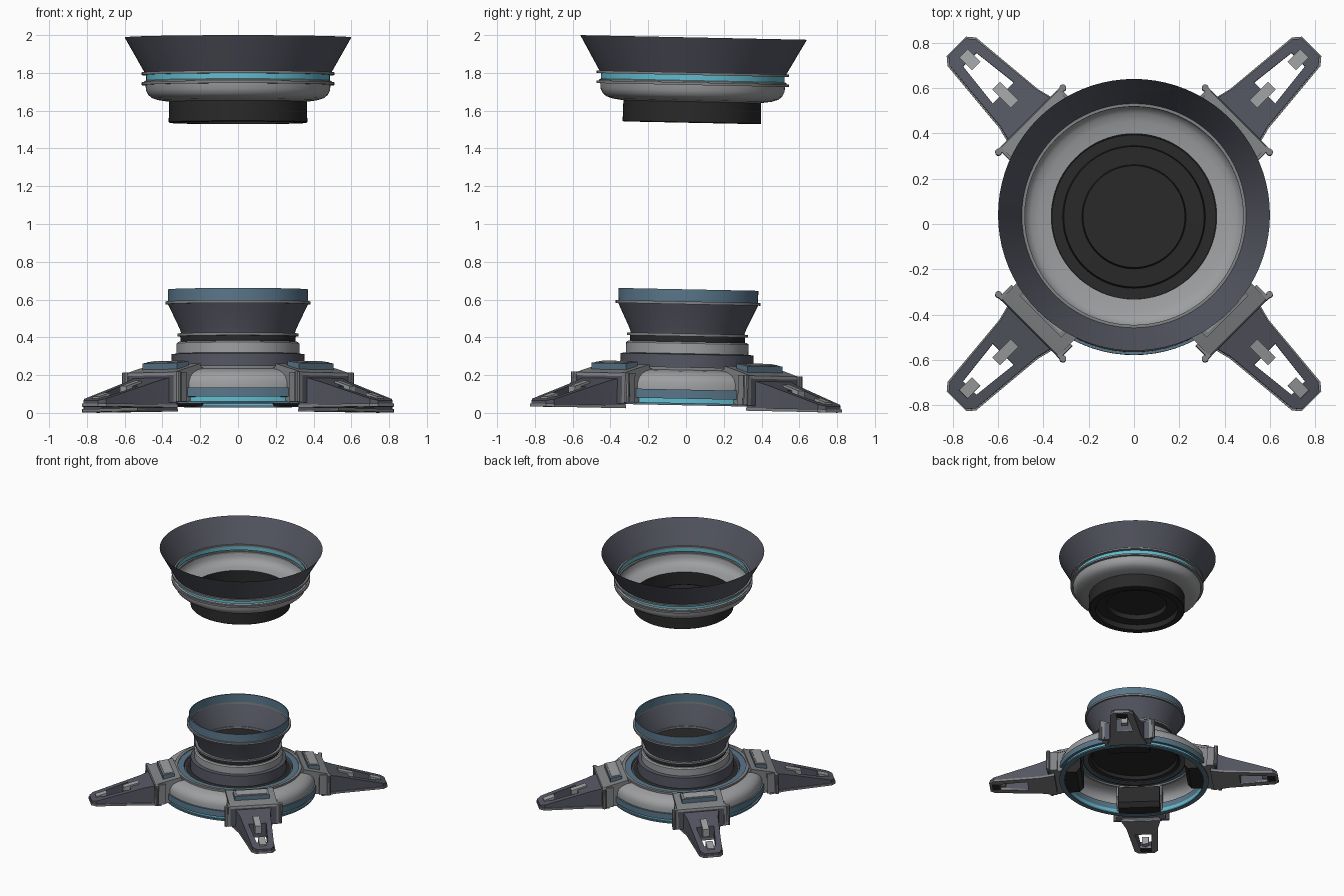
import bpy, bmesh, math
from mathutils import Matrix

if "Cube" in bpy.data.objects:
    bpy.data.objects.remove(bpy.data.objects["Cube"])


def make_material(name, rgb):
    m = bpy.data.materials.new(name)
    m.use_nodes = True
    m.diffuse_color = (*rgb, 1)
    m.node_tree.nodes["Principled BSDF"].inputs["Base Color"].default_value = (*rgb, 1)
    return m


MATS = {
    "slate": make_material("dark_slate", (0.088, 0.092, 0.118)),
    "light": make_material("light_grey", (0.34, 0.345, 0.355)),
    "mid": make_material("mid_grey", (0.22, 0.225, 0.235)),
    "black": make_material("near_black", (0.022, 0.022, 0.022)),
    "steel": make_material("steel_blue", (0.1, 0.18, 0.25)),
    "cyan": make_material("bright_cyan", (0.12, 0.5, 0.62)),
}

# The whole model leans slightly backwards
LEAN = Matrix.Translation((0, 0, 0.018)) @ Matrix.Rotation(-0.0205, 4, "X")


def finish(name, bm, mats, turn=0.0, smooth=True):
    mesh = bpy.data.meshes.new(name)
    bmesh.ops.recalc_face_normals(bm, faces=bm.faces)
    for f in bm.faces:
        f.smooth = smooth
    bm.to_mesh(mesh)
    bm.free()
    for m in mats:
        mesh.materials.append(MATS[m])
    mesh.set_sharp_from_angle(angle=math.radians(32))
    obj = bpy.data.objects.new(name, mesh)
    bpy.context.collection.objects.link(obj)
    obj.matrix_world = LEAN @ Matrix.Rotation(math.radians(turn), 4, "Z")
    return obj


def lathe(name, profile, mat, closed=False, steps=80):
    """Spin a (radius, height) profile around the vertical axis."""
    bm = bmesh.new()
    verts = [bm.verts.new((r, 0, z)) for r, z in profile]
    edges = [bm.edges.new(p) for p in zip(verts, verts[1:])]
    if closed:
        edges.append(bm.edges.new((verts[-1], verts[0])))
    bmesh.ops.spin(bm, geom=verts + edges, cent=(0, 0, 0), axis=(0, 0, 1),
                   angle=math.tau, steps=steps)
    bmesh.ops.remove_doubles(bm, verts=bm.verts, dist=0.0001)
    return finish(name, bm, [mat])


def band(name, r_in, r_out, z0, z1, mat):
    return lathe(name, [(r_in, z0), (r_out, z0), (r_out, z1), (r_in, z1)], mat, True)


def loft(name, low, high, mats, turn):
    """Solid between two matching loops; a second material colours the high loop."""
    bm = bmesh.new()
    a = [bm.verts.new(p) for p in low]
    b = [bm.verts.new(p) for p in high]
    n = len(a)
    bm.faces.new(a)
    bm.faces.new(b).material_index = len(mats) - 1
    for i in range(n):
        j = (i + 1) % n
        bm.faces.new((a[i], a[j], b[j], b[i]))
    return finish(name, bm, mats, turn, False)


def slab(name, outline, z0, top, mats, turn, mirror=False):
    """Plan outline raised from z0 to the height function top(u)."""
    obj = loft(name, [(u, v, z0) for u, v in outline],
               [(u, v, top(u)) for u, v in outline], mats, turn)
    if mirror:
        mod = obj.modifiers.new("mirror", "MIRROR")
        mod.use_axis = (False, True, False)
    return obj


def across(name, side, half, mat, turn):
    """Side outline (u, z) stretched across the leg."""
    return loft(name, [(u, -half, z) for u, z in side],
                [(u, half, z) for u, z in side], [mat], turn)


def rect(u0, u1, half):
    return [(u0, -half), (u1, -half), (u1, half), (u0, half)]


# Floating dish
lathe("dish_cone", [(0.6, 1.97), (0.495, 1.785)], "slate")
band("dish_upper_ring", 0.482, 0.51, 1.771, 1.785, "mid")
lathe("dish_glow_band", [(0.486, 1.772), (0.486, 1.742)], "cyan")
lathe("dish_band_ledge", [(0.486, 1.742), (0.497, 1.737), (0.497, 1.73)], "light")
band("dish_lower_ring", 0.482, 0.51, 1.718, 1.732, "mid")
lathe("dish_bowl", [(0.49, 1.725), (0.487, 1.69), (0.475, 1.665), (0.455, 1.649),
                    (0.42, 1.638), (0.365, 1.63)], "light")
lathe("dish_base", [(0.365, 1.632), (0.367, 1.522), (0.362, 1.518), (0.315, 1.518),
                    (0.31, 1.56), (0.23, 1.562), (0.225, 1.6), (0, 1.6)], "black")

# Round base shell
band("base_bottom_rim", 0.535, 0.572, 0.022, 0.034, "steel")
lathe("base_glow_band", [(0.558, 0.034), (0.558, 0.057)], "cyan")
lathe("base_inner_glow", [(0.535, 0.034), (0.535, 0.057)], "cyan")
band("base_blue_band", 0.535, 0.58, 0.057, 0.105, "steel")
lathe("base_shell", [(0.568, 0.105), (0.568, 0.14), (0.557, 0.168), (0.535, 0.188),
                     (0.505, 0.202), (0.46, 0.21)], "light")
band("base_top_lip", 0.445, 0.468, 0.205, 0.224, "mid")
lathe("base_top_ring", [(0.45, 0.218), (0.4, 0.218)], "steel")
lathe("base_groove", [(0.4, 0.218), (0.395, 0.2), (0.35, 0.2)], "slate")
lathe("base_underside_disc", [(0.395, 0.198), (0.33, 0.215), (0.32, 0.24), (0, 0.24)], "black")

# Central neck and funnel
lathe("neck_step", [(0.355, 0.2), (0.352, 0.292), (0.325, 0.296)], "slate")
lathe("neck_collar", [(0.325, 0.294), (0.325, 0.35), (0.315, 0.358), (0.298, 0.358)], "light")
lathe("neck_gap", [(0.305, 0.356), (0.305, 0.39)], "black")
band("neck_ring", 0.295, 0.32, 0.387, 0.402, "mid")
lathe("funnel_cone", [(0.3, 0.4), (0.31, 0.43), (0.372, 0.56)], "slate")
band("funnel_ring", 0.362, 0.384, 0.557, 0.572, "mid")
lathe("funnel_blue_rim", [(0.37, 0.57), (0.37, 0.636), (0.362, 0.636), (0.362, 0.57)], "steel", True)
lathe("funnel_floor", [(0.302, 0.385), (0, 0.385)], "black")


def leg_top(u):
    return 0.165 - 0.275 * (u - 0.62)


# Four legs with their clamps
half_leg = [(0.6, 0), (0.6, 0.145), (0.72, 0.114), (1.07, 0.082), (1.103, 0.054), (1.103, 0),
            (1.025, 0), (1.025, 0.042), (0.815, 0.066), (0.815, 0)]
half_skirt = [(u + (0.005 if u > 1.05 else 0), v + (0.007 if v > 0.03 and i < 6 else 0))
              for i, (u, v) in enumerate(half_leg)]

for place, turn in (("back_left", 45), ("back_right", 135),
                    ("front_right", 225), ("front_left", 315)):
    def n(part):
        return f"{place}_{part}"

    slab(n("leg"), half_leg, 0.006, leg_top, ["slate"], turn, True)
    slab(n("leg_skirt"), half_skirt, 0.0, lambda u: 0.016, ["mid"], turn, True)
    slab(n("foot_pad"), rect(1.03, 1.09, 0.045), -0.001, lambda u: 0.01, ["black"], turn)
    slab(n("inner_tab"), rect(0.745, 0.86, 0.024), 0.05,
         lambda u: leg_top(u) + 0.012, ["light"], turn)
    slab(n("outer_tab"), rect(0.985, 1.065, 0.026), 0.015,
         lambda u: leg_top(u) + 0.01, ["light"], turn)

    # Clamp gripping the rim, with a dark outer face
    across(n("clamp_body"), [(0.635, 0.03), (0.635, 0.175), (0.6, 0.188), (0.47, 0.22),
                             (0.42, 0.208), (0.42, 0.12), (0.52, 0.03)], 0.175, "mid", turn)
    slab(n("clamp_face"), rect(0.63, 0.65, 0.185), 0.025, lambda u: 0.175, ["slate"], turn)
    across(n("clamp_plate"), [(0.655, 0.17), (0.65, 0.186), (0.6, 0.2), (0.46, 0.234),
                              (0.455, 0.215), (0.6, 0.18)], 0.178, "mid", turn)
    across(n("clamp_inner_block"), [(0.54, 0.025), (0.54, 0.1), (0.4, 0.19), (0.4, 0.06),
                                    (0.43, 0.025)], 0.16, "black", turn)
    # Raised blue block with a pale lid
    slab(n("clamp_block"), rect(0.5, 0.585, 0.13), 0.19,
         lambda u: 0.248 - 0.13 * (u - 0.5), ["steel", "mid"], turn)
    slab(n("clamp_lid"), rect(0.512, 0.573, 0.112), 0.22,
         lambda u: 0.252 - 0.13 * (u - 0.5), ["light"], turn)

    # Upright edge strips and corner knobs
    for side, s in (("a", 1), ("b", -1)):
        slab(n("clamp_strip_" + side),
             [(0.575, s * 0.172), (0.655, s * 0.172), (0.655, s * 0.19), (0.575, s * 0.19)],
             0.03, lambda u: 0.188, ["mid"], turn)
        knob = [(0.645 + 0.015 * math.cos(k * math.tau / 10),
                 s * 0.201 + 0.015 * math.sin(k * math.tau / 10)) for k in range(10)]
        slab(n("clamp_knob_" + side), knob, 0.03, lambda u: 0.188, ["mid"], turn)
